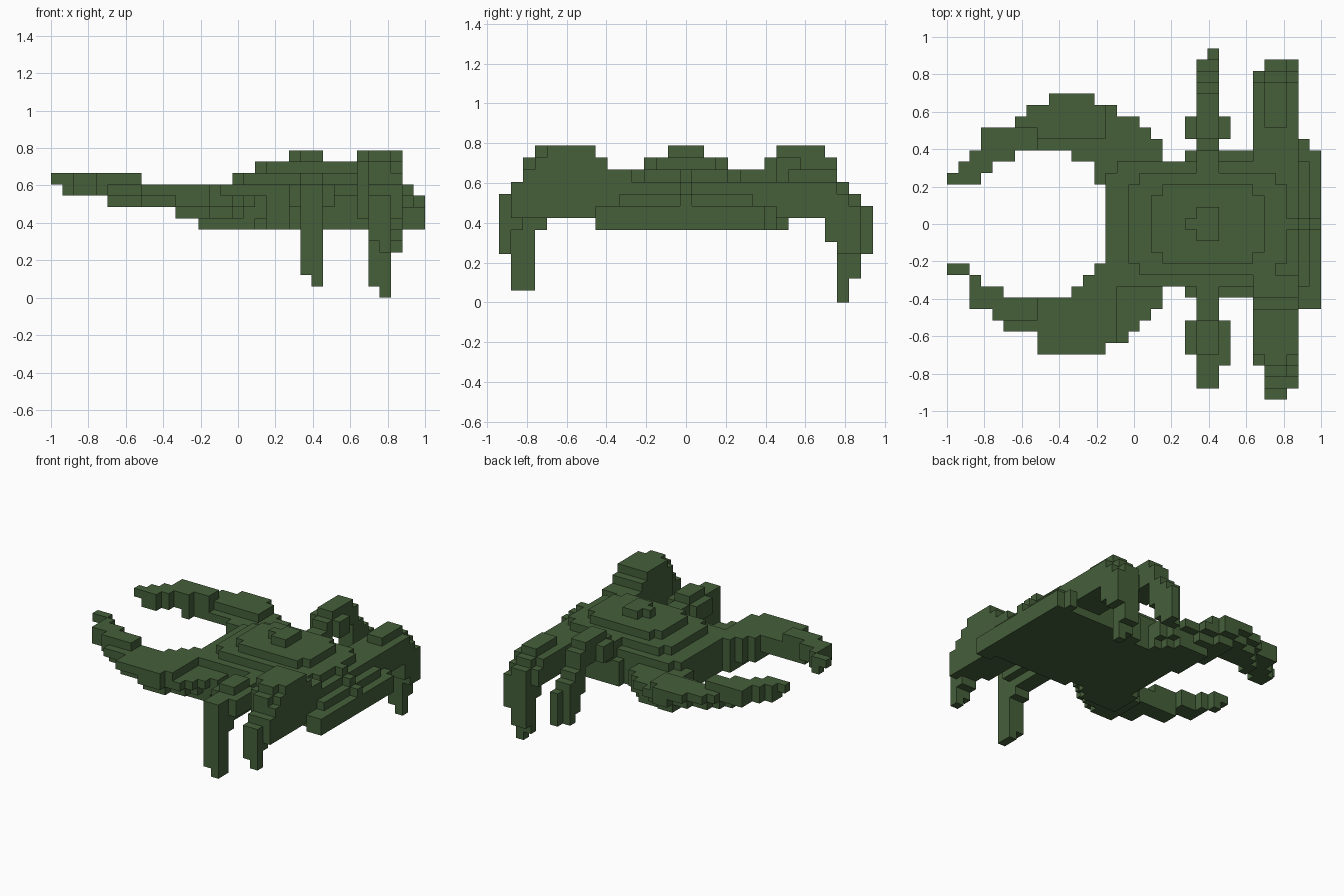
import bpy, bmesh, math
from mathutils import Vector

if "Cube" in bpy.data.objects:
    bpy.data.objects.remove(bpy.data.objects["Cube"], do_unlink=True)

V = 2 / 33                                   # block size
ORIGIN = Vector((-1.0, -15.5 * V, 0.0))      # corner of block (0, 0, 0)

shell = bpy.data.materials.new("moss_green")
shell.use_nodes = True
GREEN = (0.060, 0.115, 0.042, 1)
shell.diffuse_color = GREEN
shell.node_tree.nodes["Principled BSDF"].inputs["Base Color"].default_value = GREEN

parts = {}      # part name -> set of blocks
owner = {}      # block -> part name


def fill(name, i, j, k):
    """Add a box of blocks; each range is inclusive."""
    cells = parts.setdefault(name, set())
    for a in range(i[0], i[1] + 1):
        for b in range(j[0], j[1] + 1):
            for c in range(k[0], k[1] + 1):
                if (a, b, c) not in owner:
                    owner[(a, b, c)] = name
                    cells.add((a, b, c))


def tier(i, j, k):
    """One body terrace with its corners notched."""
    fill("body", i, (j[0] + 1, j[1] - 1), (k, k))
    fill("body", (i[0] + 1, i[1] - 1), j, (k, k))


# Domed body, built as stacked terraces
fill("body", (14, 20), (10, 20), (6, 8))
fill("body", (21, 32), (9, 21), (6, 7))
fill("body", (31, 32), (8, 8), (6, 7))
fill("body", (31, 31), (22, 22), (6, 7))
fill("body", (21, 30), (9, 21), (8, 8))
fill("body", (31, 31), (10, 20), (8, 8))
tier((14, 30), (10, 20), 9)
tier((16, 29), (11, 19), 10)
tier((18, 27), (12, 18), 11)
fill("body", (21, 21), (15, 15), (12, 12))
fill("body", (22, 23), (14, 16), (12, 12))
# Short ridge at the back end
for step in range(3):
    fill("body", (30 + step, 30 + step), (15, 15), (10 - step, 10 - step))


# Curved claws: rows of blocks, thinner and higher toward the tip
def claw(name, outward, rows, is_high):
    columns = {(i, j) for j, spans in rows.items()
               for start, end in spans for i in range(start, end + 1)}
    for i, j in columns:
        if i >= 13:
            low = 6 if 8 <= j <= 23 else 7
        else:
            low = 10 if i == 0 else 9 if i < 5 else 8 if i < 11 else 7
        if i >= 5 and (i, j + outward) not in columns:
            low += 1                         # outer rim overhangs
        if i < 8:
            high = 10 if 7 <= j <= 23 else 9  # outer edge of the tip is lower
        else:
            high = 9 if is_high(i, j) else 8
        fill(name, (i, i), (j, j), (min(low, high), high))


claw("left_claw", 1, {
    19: [(0, 2), (13, 18)], 20: [(1, 3), (13, 18)], 21: [(2, 5), (11, 18)],
    22: [(3, 18)], 23: [(3, 17)], 24: [(6, 16)], 25: [(7, 14)], 26: [(9, 12)]},
    lambda i, j: j >= 23 and i <= 13)
claw("right_claw", -1, {
    11: [(0, 1), (13, 18)], 10: [(2, 2), (12, 18)], 9: [(2, 4), (11, 18)],
    8: [(2, 18)], 7: [(4, 17)], 6: [(5, 16)], 5: [(8, 15)], 4: [(8, 13)]},
    lambda i, j: i <= 14)

# Slim middle leg, raised in a high open arch
n = "middle_leg_raised"
fill(n, (22, 23), (20, 21), (8, 10))
fill(n, (22, 23), (22, 22), (9, 11))
fill(n, (22, 23), (23, 26), (10, 12))
fill(n, (21, 24), (23, 24), (10, 11))
fill(n, (22, 23), (27, 27), (7, 11))
fill(n, (22, 23), (28, 28), (5, 9))
fill(n, (22, 23), (29, 29), (4, 8))
fill(n, (23, 23), (30, 30), (4, 7))

# Slim middle leg, planted
n = "middle_leg_planted"
fill(n, (22, 23), (7, 9), (7, 9))
fill(n, (22, 23), (4, 6), (7, 10))
fill(n, (21, 24), (4, 6), (8, 9))
fill(n, (24, 24), (3, 3), (8, 9))
fill(n, (22, 23), (3, 3), (6, 9))
fill(n, (22, 23), (1, 2), (2, 9))
fill(n, (23, 23), (1, 2), (1, 1))

# Thick rear leg, planted and held low
n = "rear_leg_planted"
fill(n, (27, 30), (20, 26), (7, 9))
fill(n, (28, 29), (24, 27), (10, 10))
fill(n, (28, 30), (27, 27), (5, 9))
fill(n, (27, 27), (27, 27), (7, 9))
fill(n, (27, 27), (28, 28), (7, 8))
fill(n, (28, 28), (28, 28), (1, 9))
fill(n, (29, 29), (28, 28), (0, 9))
fill(n, (30, 30), (28, 28), (4, 8))
fill(n, (28, 29), (29, 29), (2, 8))
fill(n, (30, 30), (29, 29), (4, 7))

# Thick rear leg, raised
n = "rear_leg_raised"
fill(n, (27, 30), (9, 10), (7, 10))
fill(n, (27, 30), (8, 8), (7, 11))
fill(n, (27, 30), (4, 7), (7, 12))
fill(n, (27, 30), (3, 3), (7, 11))
fill(n, (28, 29), (3, 3), (12, 12))
fill(n, (28, 30), (2, 2), (7, 10))
fill(n, (28, 29), (2, 2), (11, 11))
fill(n, (28, 29), (1, 1), (6, 9))
fill(n, (30, 30), (1, 1), (7, 9))
fill(n, (28, 28), (0, 0), (5, 8))
fill(n, (29, 29), (0, 0), (4, 8))

# Turn each set of blocks into a surface, leaving out faces between blocks
for name, cells in parts.items():
    bm = bmesh.new()
    corners = {}

    def corner(p):
        if p not in corners:
            corners[p] = bm.verts.new(ORIGIN + Vector(p) * V)
        return corners[p]

    for cell in sorted(cells):
        for axis in range(3):
            for side in (0, 1):
                beside = list(cell)
                beside[axis] += 2 * side - 1
                if tuple(beside) in owner:
                    continue
                u, w = (axis + 1) % 3, (axis + 2) % 3
                ring = []
                for du, dw in ((0, 0), (1, 0), (1, 1), (0, 1)):
                    p = list(cell)
                    p[axis] += side
                    p[u] += du
                    p[w] += dw
                    ring.append(corner(tuple(p)))
                bm.faces.new(ring if side else ring[::-1])
    # Merge flat neighbours into larger faces
    bmesh.ops.dissolve_limit(bm, angle_limit=math.radians(1),
                             verts=bm.verts[:], edges=bm.edges[:])
    mesh = bpy.data.meshes.new(name)
    bm.to_mesh(mesh)
    bm.free()
    mesh.materials.append(shell)
    bpy.context.collection.objects.link(bpy.data.objects.new(name, mesh))
